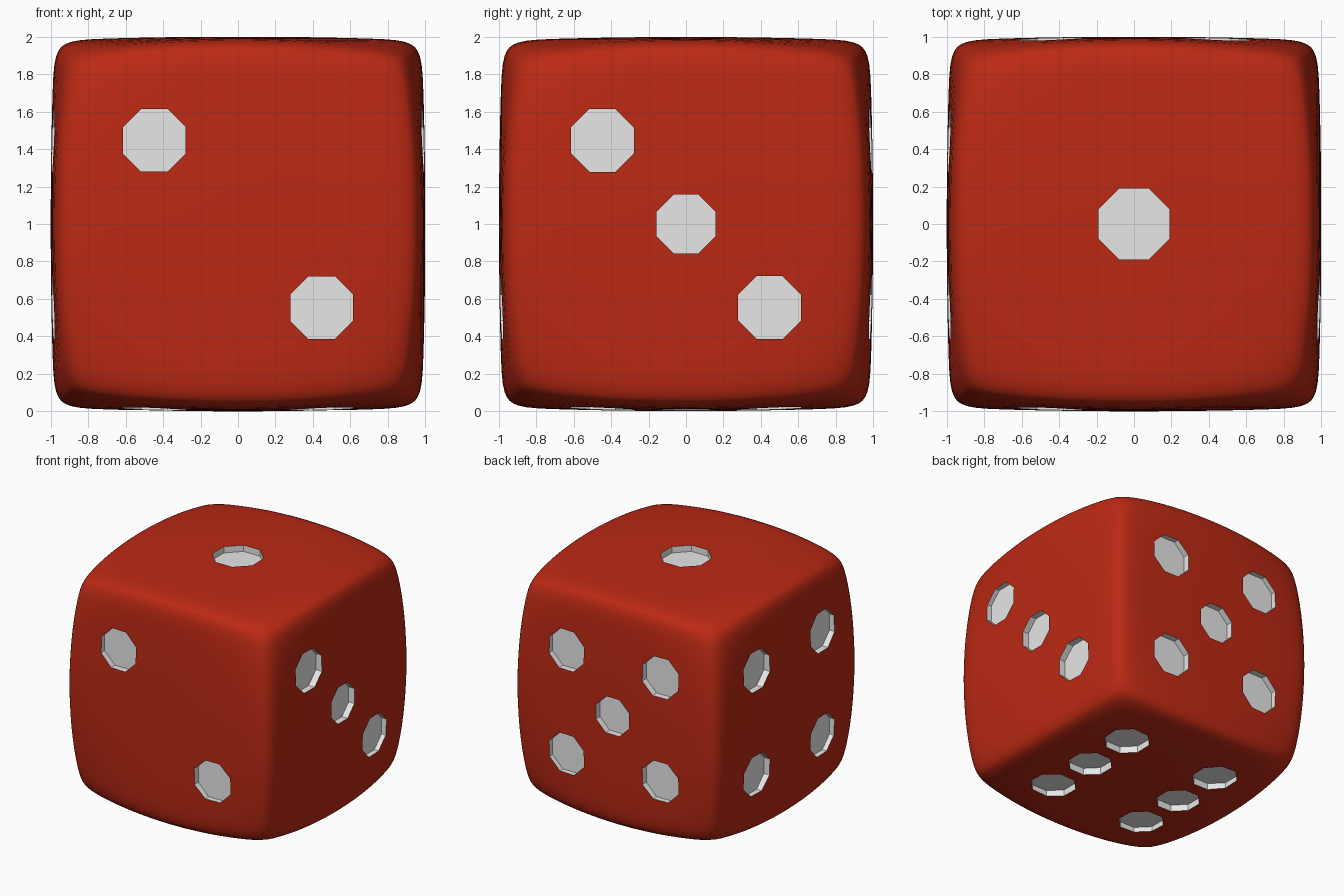
import bpy, bmesh, math
from mathutils import Vector, Matrix

default = bpy.data.objects.get("Cube")
if default:
    bpy.data.objects.remove(default, do_unlink=True)


def material(name, color):
    mat = bpy.data.materials.new(name)
    mat.use_nodes = True
    mat.diffuse_color = color
    mat.node_tree.nodes["Principled BSDF"].inputs["Base Color"].default_value = color
    return mat


MATS = [material("red", (0.5, 0.022, 0.007, 1)), material("white", (0.8, 0.8, 0.8, 1))]


def add_object(name, bm):
    mesh = bpy.data.meshes.new(name)
    bmesh.ops.recalc_face_normals(bm, faces=bm.faces)
    bm.to_mesh(mesh)
    bm.free()
    for mat in MATS:
        mesh.materials.append(mat)
    obj = bpy.data.objects.new(name, mesh)
    bpy.context.collection.objects.link(obj)
    return obj


def pillow(p):
    """Push a cube point onto a rounded cube with bulging faces and soft corners."""
    d = Vector([math.sin(c * math.pi / 2) for c in p])
    d *= sum(abs(c) ** 17 for c in d) ** (-1 / 17)
    x, y, z = (c * c for c in d)
    return d * (1 - 0.02 * (x * y + y * z + z * x) - 0.05 * x * y * z)


# Rounded cube body
bm = bmesh.new()
bmesh.ops.create_cube(bm, size=2)
bmesh.ops.subdivide_edges(bm, edges=bm.edges[:], cuts=23, use_grid_fill=True)
for v in bm.verts:
    v.co = pillow(v.co)
body = add_object("die_body", bm)

# Pip layouts: (across, up, octagon half width)
S, R = 0.447, 0.168
falling = [(-S, S, R), (S, -S, R)]
rising = [(S, S, R), (-S, -S, R)]
middle = [(0, 0, 0.157)]
sides = [(-S, 0, 0.162), (S, 0, 0.162)]
Y, Z = Vector((0, 1, 0)), Vector((0, 0, 1))
FACES = [
    (Z, Y, [(0, 0, 0.19)]),
    (-Y, Z, falling),
    (Vector((1, 0, 0)), Z, falling + middle),
    (Vector((-1, 0, 0)), Z, falling + rising),
    (Y, Z, falling + rising + middle),
    (-Z, Y, falling + rising + sides),
]

# Octagonal cutters for the recessed pips
bm = bmesh.new()
for normal, up, pips in FACES:
    across = up.cross(normal)
    axes = Matrix((across, up, normal)).transposed().to_4x4()
    for a, u, half in pips:
        floor = 0.945 if a == u == 0 else 0.938
        place = Matrix.Translation(across * a + up * u + normal * (floor + 0.1))
        radius = half / math.cos(math.pi / 8)
        bmesh.ops.create_cone(bm, cap_ends=True, segments=8, radius1=radius,
                              radius2=radius, depth=0.2,
                              matrix=place @ axes @ Matrix.Rotation(math.pi / 8, 4, "Z"))
for f in bm.faces:
    f.material_index = 1
cutter = add_object("pip_cutter", bm)
cutter.hide_render = True

# Cut the pips and shade
cut = body.modifiers.new("pips", "BOOLEAN")
cut.operation = "DIFFERENCE"
cut.solver = "EXACT"
cut.object = cutter
bpy.ops.object.select_all(action="DESELECT")
body.select_set(True)
bpy.context.view_layer.objects.active = body
bpy.ops.object.modifier_apply(modifier=cut.name)
bpy.data.objects.remove(cutter, do_unlink=True)
bpy.ops.object.shade_smooth_by_angle(angle=math.radians(35))
body.location.z = 1
